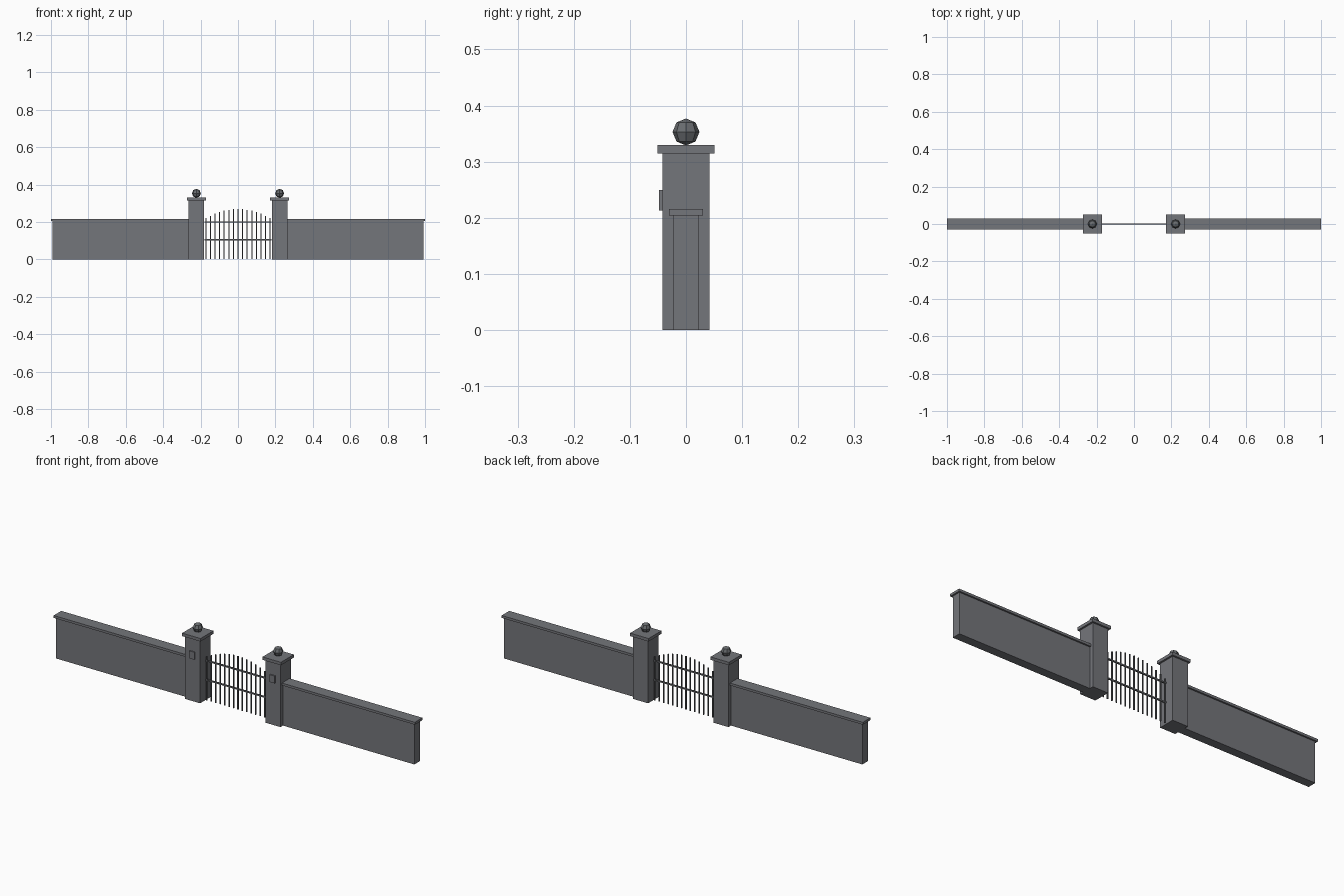
import bpy

cube = bpy.data.objects.get("Cube")
if cube:
    bpy.data.objects.remove(cube, do_unlink=True)


def material(name, colour):
    m = bpy.data.materials.new(name)
    m.use_nodes = True
    m.diffuse_color = colour
    m.node_tree.nodes["Principled BSDF"].inputs["Base Color"].default_value = colour
    return m


stone = material("grey stone", (0.175, 0.18, 0.197, 1))
ball_stone = material("dark stone", (0.14, 0.15, 0.16, 1))
iron = material("dark iron", (0.115, 0.12, 0.13, 1))


def finish(name, mat):
    ob = bpy.context.object
    ob.name = name
    ob.data.materials.append(mat)
    return ob


def box(name, mat, x, y, z):
    """Box spanning the given (low, high) ranges."""
    bpy.ops.mesh.primitive_cube_add(size=1)
    ob = finish(name, mat)
    ob.location = [(a + b) / 2 for a, b in (x, y, z)]
    ob.scale = [b - a for a, b in (x, y, z)]


def centred(c, half):
    return (c - half, c + half)


POST_X = 0.2225
POST_HALF = 0.042

for side, s in (("left", 1), ("right", -1)):
    px = s * POST_X
    # Gate post with cap, plaque and ball finial
    box(side + "_post", stone, centred(px, POST_HALF), centred(0, POST_HALF), (0, 0.315))
    box(side + "_post_cap", stone, centred(px, 0.051), centred(0, 0.051), (0.315, 0.33))
    box(side + "_plaque", stone, centred(px, 0.014), (-0.048, -POST_HALF), (0.213, 0.25))
    bpy.ops.mesh.primitive_uv_sphere_add(segments=8, ring_count=4, radius=0.024,
                                         location=(px, 0, 0.353))
    finish(side + "_ball_finial", ball_stone)

    # Wall and its coping
    inner = s * (POST_X + POST_HALF)
    box(side + "_wall", stone, sorted((inner, s * 0.992)), centred(0, 0.022), (0, 0.204))
    box(side + "_coping", stone, sorted((inner, s)), centred(0, 0.03), (0.204, 0.216))

# Gate bars with an arched top
BARS = 15
for i in range(BARS):
    t = 2 * i / (BARS - 1) - 1
    box(f"gate_bar_{i + 1}", iron, centred(t * 0.172, 0.0025), centred(0, 0.0025),
        (0.002, 0.269 - 0.049 * t * t))

# Gate rails
for name, z in (("lower_rail", 0.104), ("upper_rail", 0.2)):
    box(name, iron, centred(0, 0.178), centred(0, 0.003), centred(z, 0.0035))
